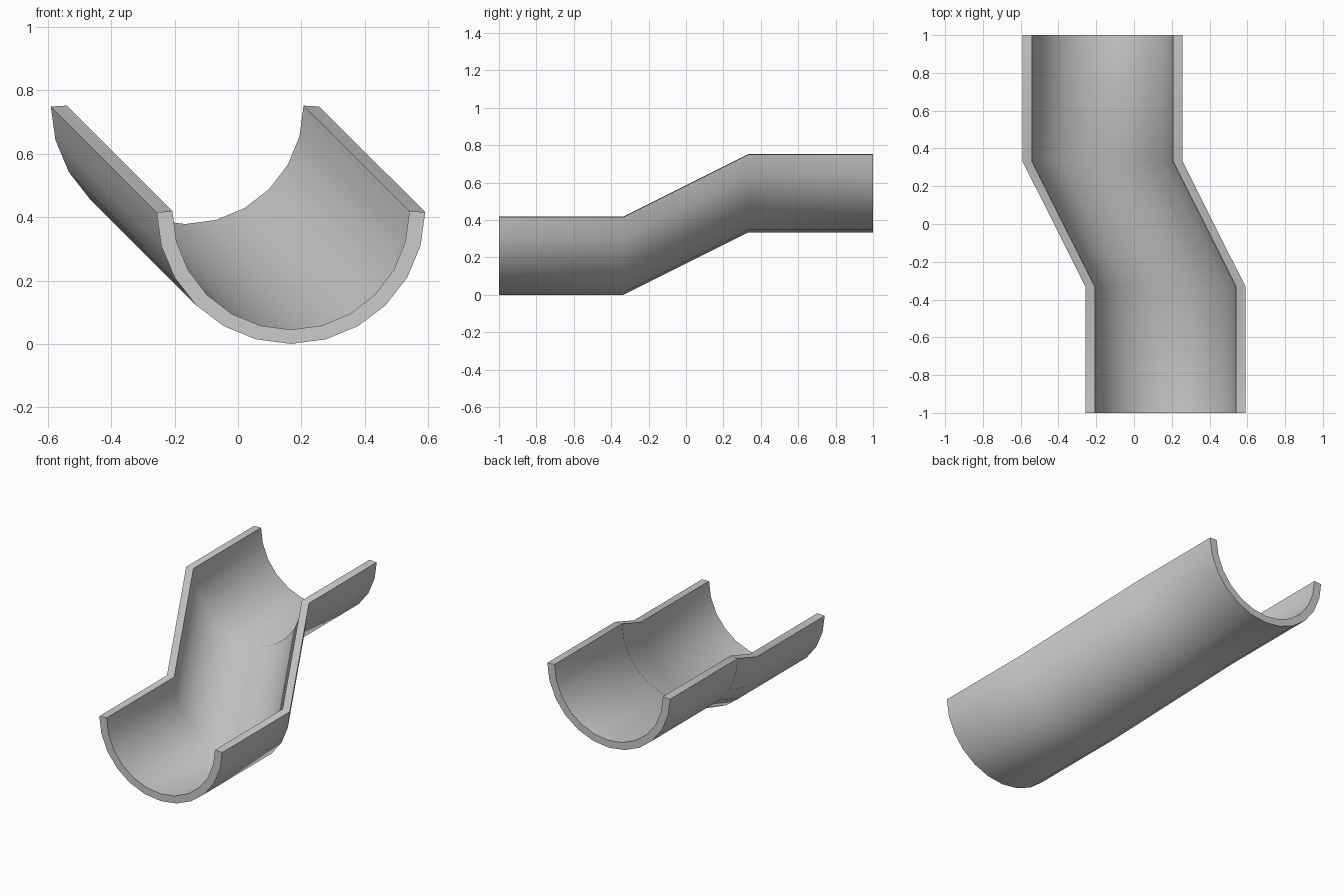
import bpy, bmesh, math

if "Cube" in bpy.data.objects:
    bpy.data.objects.remove(bpy.data.objects["Cube"])

SEG = 12                      # sides around the half pipe
CZ = 0.421                    # rim height at the low end
# Path stations: y, sideways centre, lift
STATIONS = [(-1, 0.167, 0), (-1/3, 0.167, 0), (1/3, -0.167, 1/3), (1, -0.167, 1/3)]


def arc(rx, rz):
    """Half-round cross-section, rim to rim through the bottom."""
    return [(-rx * math.cos(math.pi * i / SEG), -rz * math.sin(math.pi * i / SEG))
            for i in range(SEG + 1)]


# Closed trough section: outer arc, then inner arc back
outer, inner = arc(0.424, 0.419), arc(0.374, 0.374)
outer[0] = (outer[0][0], -0.003)
outer[-1] = (outer[-1][0], -0.003)
section = outer + inner[::-1]

# Sweep the section along the stepped path
bm = bmesh.new()
rings = [[bm.verts.new((cx + x, y, CZ + lift + z)) for x, z in section]
         for y, cx, lift in STATIONS]
n = len(section)
for a, b in zip(rings, rings[1:]):
    for i in range(n):
        j = (i + 1) % n
        bm.faces.new((a[i], a[j], b[j], b[i]))

# End walls between outer and inner arcs
for ring in (rings[0], rings[-1]):
    for i in range(SEG):
        bm.faces.new((ring[i], ring[i + 1], ring[n - 2 - i], ring[n - 1 - i]))
bmesh.ops.recalc_face_normals(bm, faces=bm.faces)

# Rest exactly on the ground
low = min(v.co.z for v in bm.verts)
bmesh.ops.translate(bm, verts=bm.verts, vec=(0, 0, -low))

mesh = bpy.data.meshes.new("half_pipe_channel")
bm.to_mesh(mesh)
bm.free()
channel = bpy.data.objects.new("half_pipe_channel", mesh)
bpy.context.collection.objects.link(channel)

# Smooth walls, crisp rims and ends
bpy.context.view_layer.objects.active = channel
channel.select_set(True)
bpy.ops.object.shade_smooth_by_angle(angle=math.radians(40))
